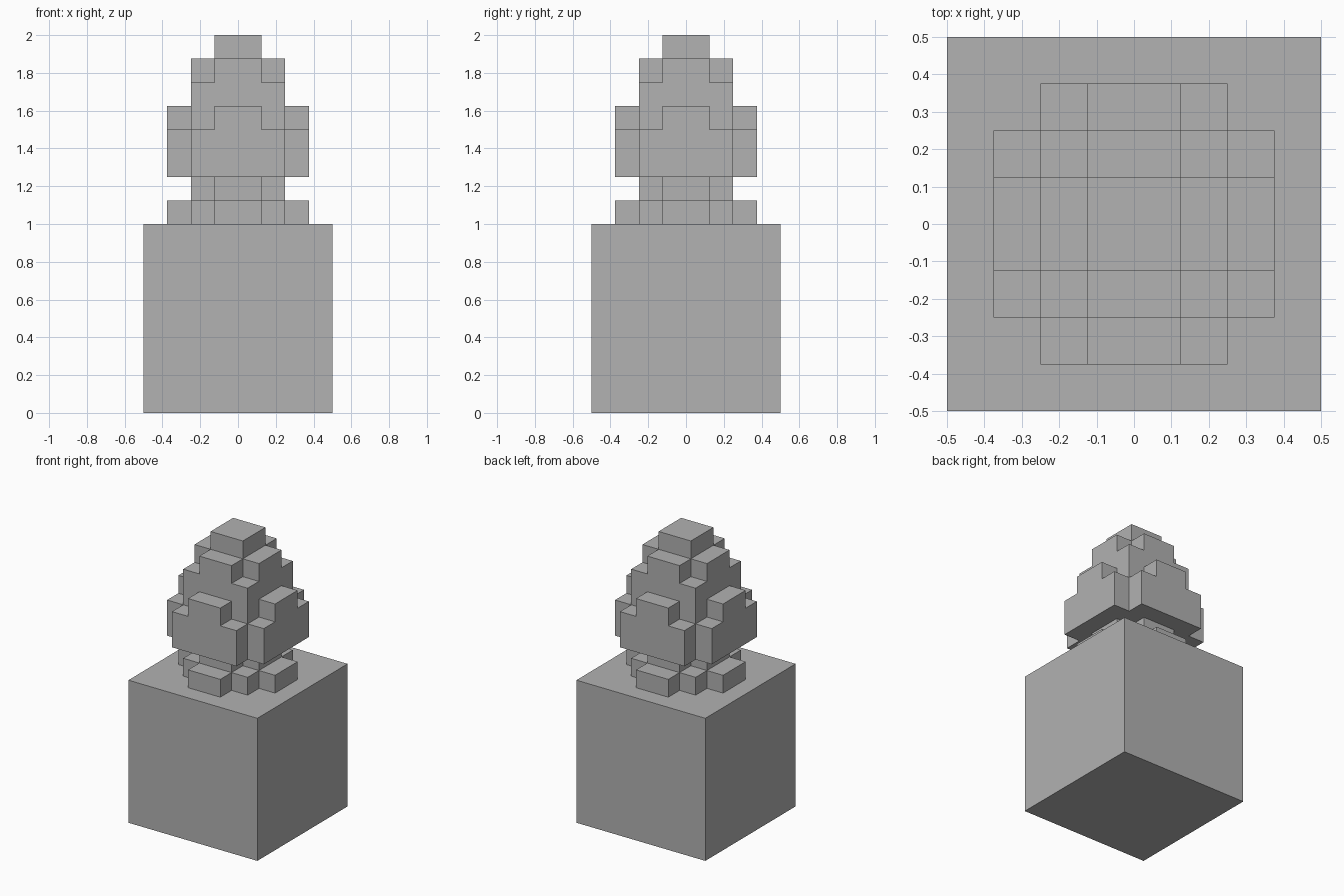
import bpy
import bmesh
from mathutils import Vector

if "Cube" in bpy.data.objects:
    bpy.data.objects.remove(bpy.data.objects["Cube"], do_unlink=True)

STEP = 0.125  # size of one small block

stone = bpy.data.materials.new("stone_grey")
stone.use_nodes = True
grey = (0.445, 0.445, 0.445, 1.0)
stone.diffuse_color = grey
stone.node_tree.nodes["Principled BSDF"].inputs["Base Color"].default_value = grey


def add_object(name, bm):
    mesh = bpy.data.meshes.new(name)
    bm.to_mesh(mesh)
    bm.free()
    mesh.materials.append(stone)
    obj = bpy.data.objects.new(name, mesh)
    bpy.context.collection.objects.link(obj)
    return obj


# Pedestal: a plain cube
bm = bmesh.new()
bmesh.ops.create_cube(bm, size=1.0)
bmesh.ops.translate(bm, verts=bm.verts, vec=(0, 0, 0.5))
add_object("pedestal", bm)

# Egg layers from bottom to top: rectangles of half width and half depth in
# blocks, each one also used turned by a quarter
foot = [(3, 1), (2, 2)]
neck = [(2, 1)]
belly = [(3, 2)]
layers = [foot, neck, belly, belly, foot, [(2, 2)], neck, [(1, 1)]]


def filled(i, j, k):
    if not 0 <= k < len(layers):
        return False
    x, y = abs(i + 0.5), abs(j + 0.5)
    return any((x < a and y < b) or (x < b and y < a) for a, b in layers[k])


# Egg: outer skin of the stacked blocks
bm = bmesh.new()
for k in range(len(layers)):
    for i in range(-3, 3):
        for j in range(-3, 3):
            if not filled(i, j, k):
                continue
            centre = Vector((i + 0.5, j + 0.5, k + 0.5))
            for axis in range(3):
                for side in (-1, 1):
                    n = Vector((0, 0, 0))
                    n[axis] = side
                    if filled(i + int(n.x), j + int(n.y), k + int(n.z)):
                        continue
                    u = Vector((0, 0, 0))
                    u[(axis + 1) % 3] = 0.5
                    v = n.cross(u)
                    mid = centre + n * 0.5
                    corners = (mid - u - v, mid + u - v, mid + u + v, mid - u + v)
                    bm.faces.new([bm.verts.new(c * STEP + Vector((0, 0, 1)))
                                  for c in corners])
bmesh.ops.remove_doubles(bm, verts=bm.verts, dist=0.001)
bmesh.ops.dissolve_limit(bm, angle_limit=0.02, verts=bm.verts, edges=bm.edges)
add_object("stepped_egg", bm)
